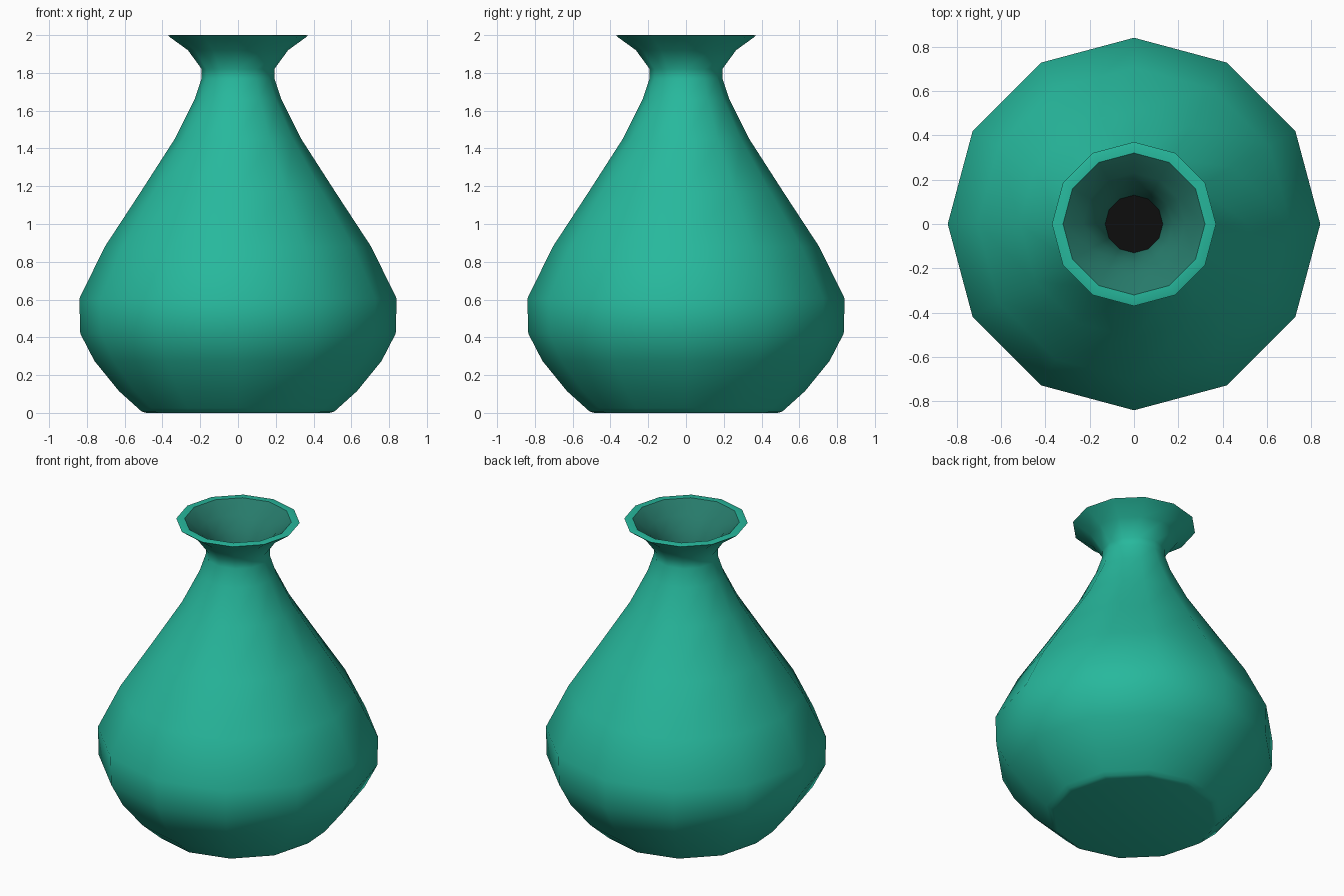
import bpy, bmesh, math

if "Cube" in bpy.data.objects:
    bpy.data.objects.remove(bpy.data.objects["Cube"])

SIDES = 12


def material(name, rgb):
    m = bpy.data.materials.new(name)
    m.diffuse_color = (*rgb, 1)
    m.use_nodes = True
    m.node_tree.nodes["Principled BSDF"].inputs["Base Color"].default_value = m.diffuse_color
    return m


def lathe(name, profile, mat):
    """Revolve (radius, z) points around z; a zero radius makes a pole."""
    bm = bmesh.new()
    rings = []
    for r, z in profile:
        if r == 0:
            rings.append([bm.verts.new((0, 0, z))] * SIDES)
        else:
            rings.append([bm.verts.new((r * math.cos(a), r * math.sin(a), z))
                          for a in (2 * math.pi * i / SIDES for i in range(SIDES))])
    for low, high in zip(rings, rings[1:]):
        for i in range(SIDES):
            j = (i + 1) % SIDES
            quad = [low[i], low[j], high[j], high[i]]
            bm.faces.new(list(dict.fromkeys(quad)))
    me = bpy.data.meshes.new(name)
    bm.to_mesh(me)
    bm.free()
    ob = bpy.data.objects.new(name, me)
    bpy.context.collection.objects.link(ob)
    me.materials.append(mat)
    bpy.ops.object.select_all(action='DESELECT')
    ob.select_set(True)
    bpy.context.view_layer.objects.active = ob
    bpy.ops.object.shade_smooth_by_angle(angle=math.radians(50))
    return ob


glaze = material("teal glaze", (0.02, 0.48, 0.335))
inner_glaze = material("dull teal inside", (0.02, 0.195, 0.145))
dark = material("dark opening", (0.004, 0.004, 0.004))

# Outer body, from the base up to the flat lip
lathe("vase_body", [
    (0, 0), (0.485, 0), (0.51, 0.007), (0.53, 0.025), (0.63, 0.115), (0.76, 0.275),
    (0.835, 0.42), (0.84, 0.605), (0.705, 0.88), (0.515, 1.17), (0.335, 1.45),
    (0.23, 1.66), (0.193, 1.77), (0.192, 1.82), (0.265, 1.92), (0.355, 1.985),
    (0.37, 1.997), (0.36, 2.0), (0.32, 2.0)], glaze)

# Inside of the flared mouth
lathe("mouth_inside", [
    (0.32, 2.0), (0.23, 1.93), (0.175, 1.86), (0.145, 1.79), (0.13, 1.72)], inner_glaze)

# Dark disc closing the neck
lathe("neck_opening", [(0.13, 1.72), (0, 1.72)], dark)
